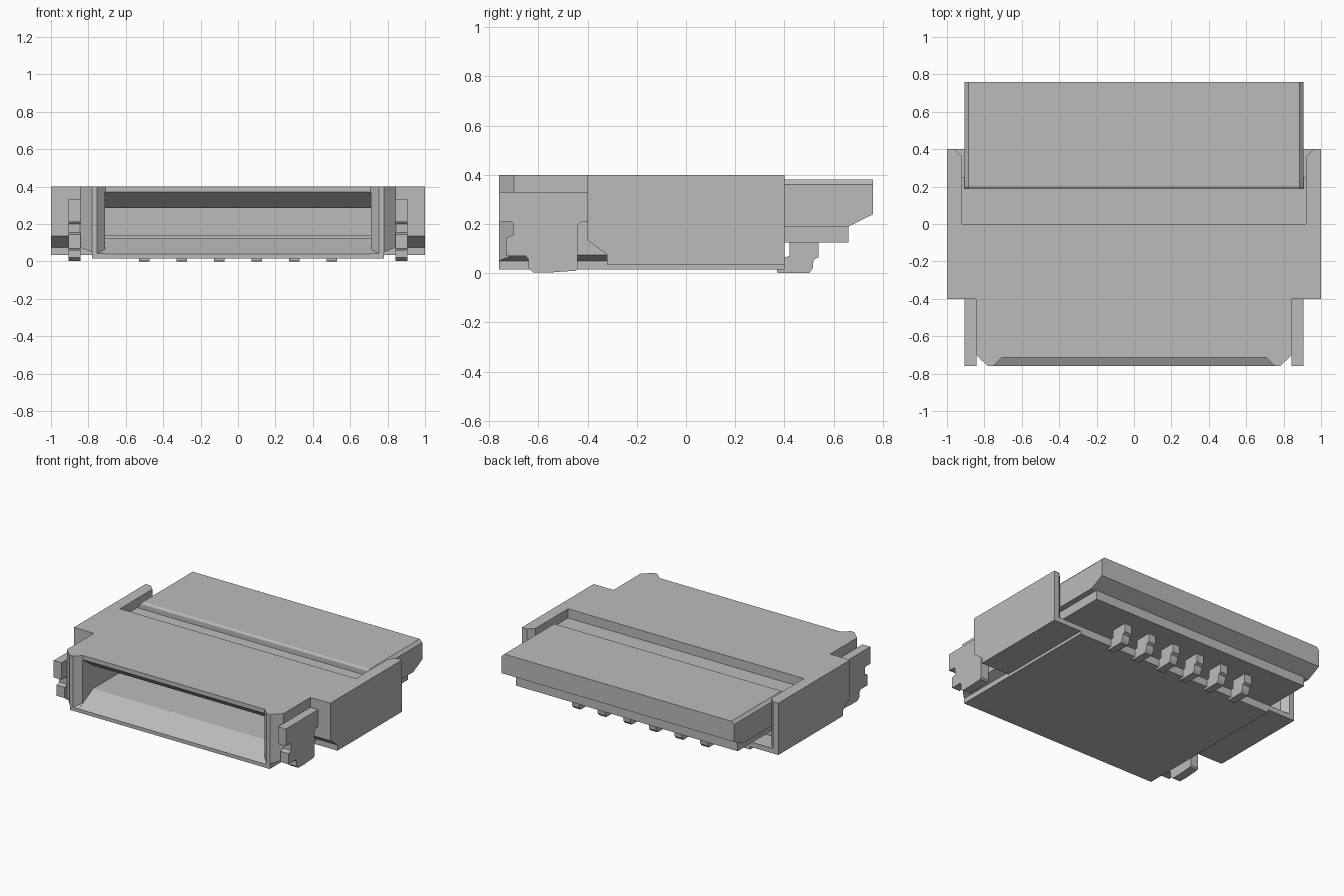
import bpy, bmesh, math

if "Cube" in bpy.data.objects:
    bpy.data.objects.remove(bpy.data.objects["Cube"])

grey = bpy.data.materials.new("plain grey")
grey.diffuse_color = (0.5, 0.5, 0.5, 1)
grey.use_nodes = True
grey.node_tree.nodes["Principled BSDF"].inputs["Base Color"].default_value = grey.diffuse_color


def finish(name, bm):
    bmesh.ops.recalc_face_normals(bm, faces=bm.faces)
    me = bpy.data.meshes.new(name)
    bm.to_mesh(me)
    bm.free()
    me.materials.append(grey)
    ob = bpy.data.objects.new(name, me)
    bpy.context.collection.objects.link(ob)
    return ob


def prism(name, pts, axis, lo, hi):
    """Extrude a 2D outline along x (y,z points), y (x,z) or z (x,y)."""
    place = {"x": lambda a, b, t: (t, a, b),
             "y": lambda a, b, t: (a, t, b),
             "z": lambda a, b, t: (a, b, t)}[axis]
    bm = bmesh.new()
    r0 = [bm.verts.new(place(a, b, lo)) for a, b in pts]
    r1 = [bm.verts.new(place(a, b, hi)) for a, b in pts]
    bm.faces.new(r0)
    bm.faces.new(r1)
    n = len(pts)
    for i in range(n):
        j = (i + 1) % n
        bm.faces.new((r0[i], r0[j], r1[j], r1[i]))
    return finish(name, bm)


def hull(name, pts):
    bm = bmesh.new()
    for p in pts:
        bm.verts.new(p)
    res = bmesh.ops.convex_hull(bm, input=bm.verts)
    loose = [v for v in bm.verts if not v.link_faces]
    bmesh.ops.delete(bm, geom=loose, context="VERTS")
    bmesh.ops.dissolve_limit(bm, angle_limit=0.01, verts=bm.verts, edges=bm.edges)
    return finish(name, bm)


def rect(a0, a1, b0, b1):
    return [(a0, b0), (a1, b0), (a1, b1), (a0, b1)]


def combine(target, tool, op):
    m = target.modifiers.new(op.lower(), "BOOLEAN")
    m.operation, m.solver, m.object = op, "EXACT", tool
    bpy.context.view_layer.objects.active = target
    bpy.ops.object.modifier_apply(modifier=m.name)
    bpy.data.objects.remove(tool)


# Housing: wide rear block joined to the narrower nose and base
housing = prism("housing", [(-.4, .4), (.4, .4), (.4, .035), (-.32, .035),
                            (-.32, .075), (-.4, .135)], "x", -1, 1)
half = [(.845, .399999), (.845, .075), (.78, .05), (.78, .015)]
half[0] = (.845, .4)
nose = prism("nose", half + [(-x, z) for x, z in reversed(half)], "y", -.76, .4)
combine(housing, nose, "UNION")

# Cable slot with sloping lips
slot = prism("slot_cutter", [(-.78, .03), (-.76, .04), (-.6, .122), (-.1, .122),
                             (-.1, .14), (0, .14), (0, .285), (-.6, .285),
                             (-.715, .37), (-.78, .37)], "x", -.71, .71)
combine(housing, slot, "DIFFERENCE")
mouth = hull("mouth_cutter", [(s * x, y, z) for s in (-1, 1) for x, y, z in
                              ((.765, -.77, .036), (.765, -.77, .5),
                               (.708, -.715, .066), (.708, -.715, .5))])
combine(housing, mouth, "DIFFERENCE")

# Recess for the latch, open at the top and rear
combine(housing, prism("recess_cutter", rect(0, .5, .335, .5), "x", -.92, .92),
        "DIFFERENCE")
combine(housing, prism("rear_cutter", rect(.25, .5, .07, .5), "x", -.92, .92),
        "DIFFERENCE")

# Bevelled vertical corners at nose and rear arms
for s in (-1, 1):
    front = [(s * .77, -.77), (s * .87, -.77), (s * .87, -.676)]
    rear = [(s * .91, .35), (s * .97, .41), (s * .91, .41)]
    combine(housing, prism("corner_cutter", front, "z", -.1, .5), "DIFFERENCE")
    combine(housing, prism("corner_cutter", rear, "z", .071, .5), "DIFFERENCE")


# Latch: rounded leading edge, bevelled sides, sloping rear lip
def latch_outline(top):
    r = .015
    arc = [(.19 + r - r * math.cos(a), top - r + r * math.sin(a))
           for a in (i * math.pi / 10 for i in range(6))]
    return arc + [(.76, top), (.76, .24), (.66, .19), (.19, .19)]


hull("latch", [(s * x, y, z) for s in (-1, 1) for x, top in ((.885, .38), (.905, .36))
               for y, z in latch_outline(top)])
prism("latch_underside", rect(.26, .66, .125, .2), "x", -.865, .865)

# Side anchor tabs
tab = [(-.38, .33), (-.76, .33), (-.76, .21), (-.71, .21), (-.70, .2),
       (-.70, .155), (-.73, .145), (-.73, .07), (-.65, .07), (-.64, .055),
       (-.64, .02), (-.62, .003), (-.55, .003), (-.45, .01), (-.44, .02),
       (-.44, .195), (-.425, .21), (-.38, .21)]
for s, side in ((-1, "left"), (1, "right")):
    prism("anchor_tab_" + side, tab, "x", *sorted((s * .843, s * .905)))

# Row of solder tails
tail = [(.37, .03), (.37, .003), (.385, 0), (.5, 0), (.515, .02), (.518, .055),
        (.538, .065), (.538, .127), (.42, .127), (.42, .07), (.39, .06)]
for i in range(6):
    x = -.5 + .2 * i
    prism(f"solder_tail_{i + 1}", tail, "x", x - .028, x + .028)
